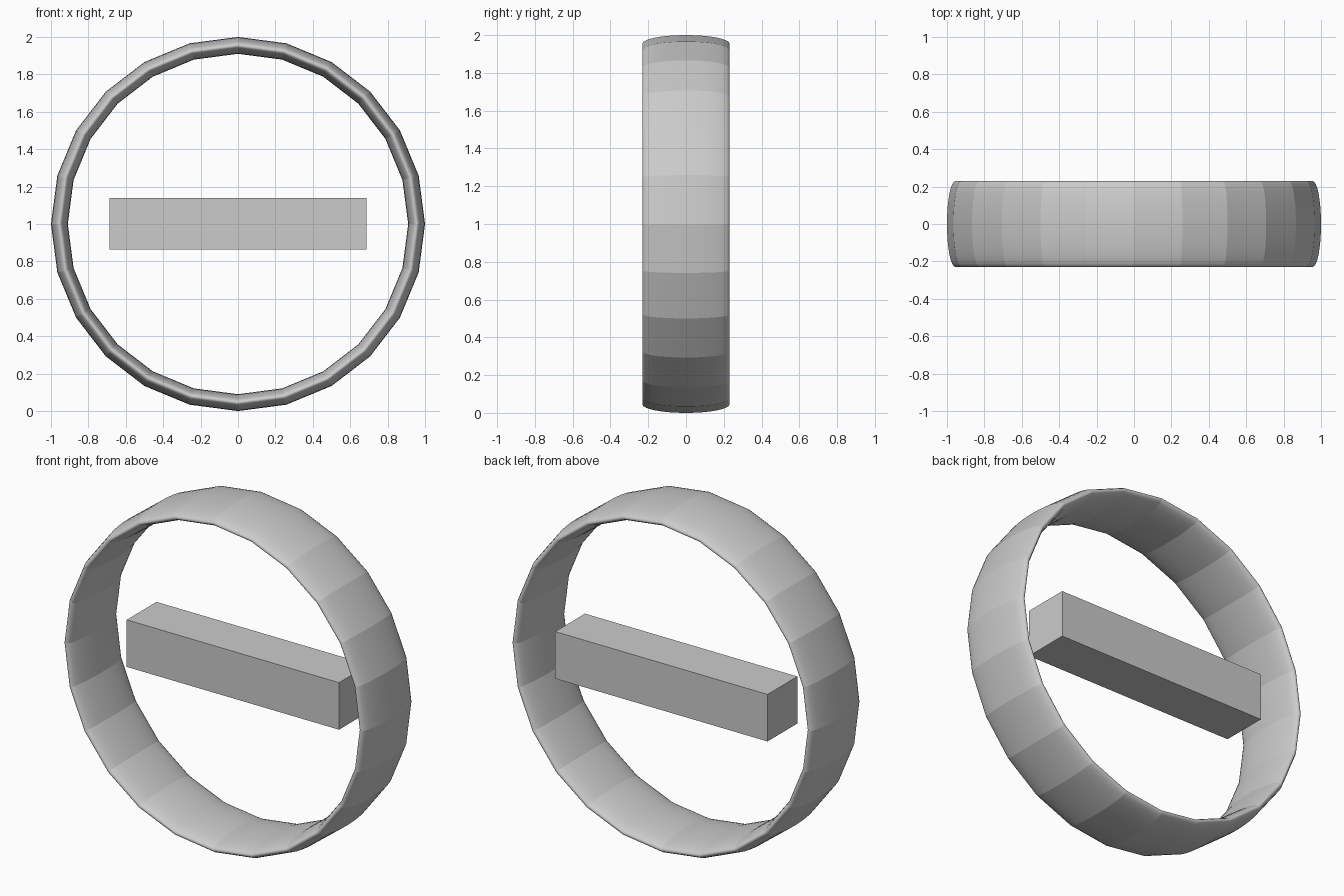
import bpy
import math

if "Cube" in bpy.data.objects:
    bpy.data.objects.remove(bpy.data.objects["Cube"])

MAJOR, MINOR = 24, 32

# Ring: torus stretched along its axis so its section is a tall thin ellipse
bpy.ops.mesh.primitive_torus_add(
    major_segments=MAJOR, minor_segments=MINOR,
    major_radius=0.955, minor_radius=0.045,
    location=(0, 0, 1), rotation=(math.pi / 2, 0, 0))
ring = bpy.context.object
ring.name = "ring"
ring.scale = (1, 1, 0.23 / 0.045)
bpy.ops.object.transform_apply(location=False, rotation=True, scale=True)

# Smooth across the band, creased between its 24 segments
ring.data.polygons.foreach_set("use_smooth", [True] * len(ring.data.polygons))
for edge in ring.data.edges:
    a, b = edge.vertices
    edge.use_edge_sharp = a // MINOR == b // MINOR

# Crossbar: square bar floating inside the ring, flush with its back rim
bpy.ops.mesh.primitive_cube_add(size=1, location=(0, 0.09, 1.002))
bar = bpy.context.object
bar.name = "crossbar"
bar.scale = (1.374, 0.275, 0.275)
bpy.ops.object.transform_apply(location=False, rotation=False, scale=True)
